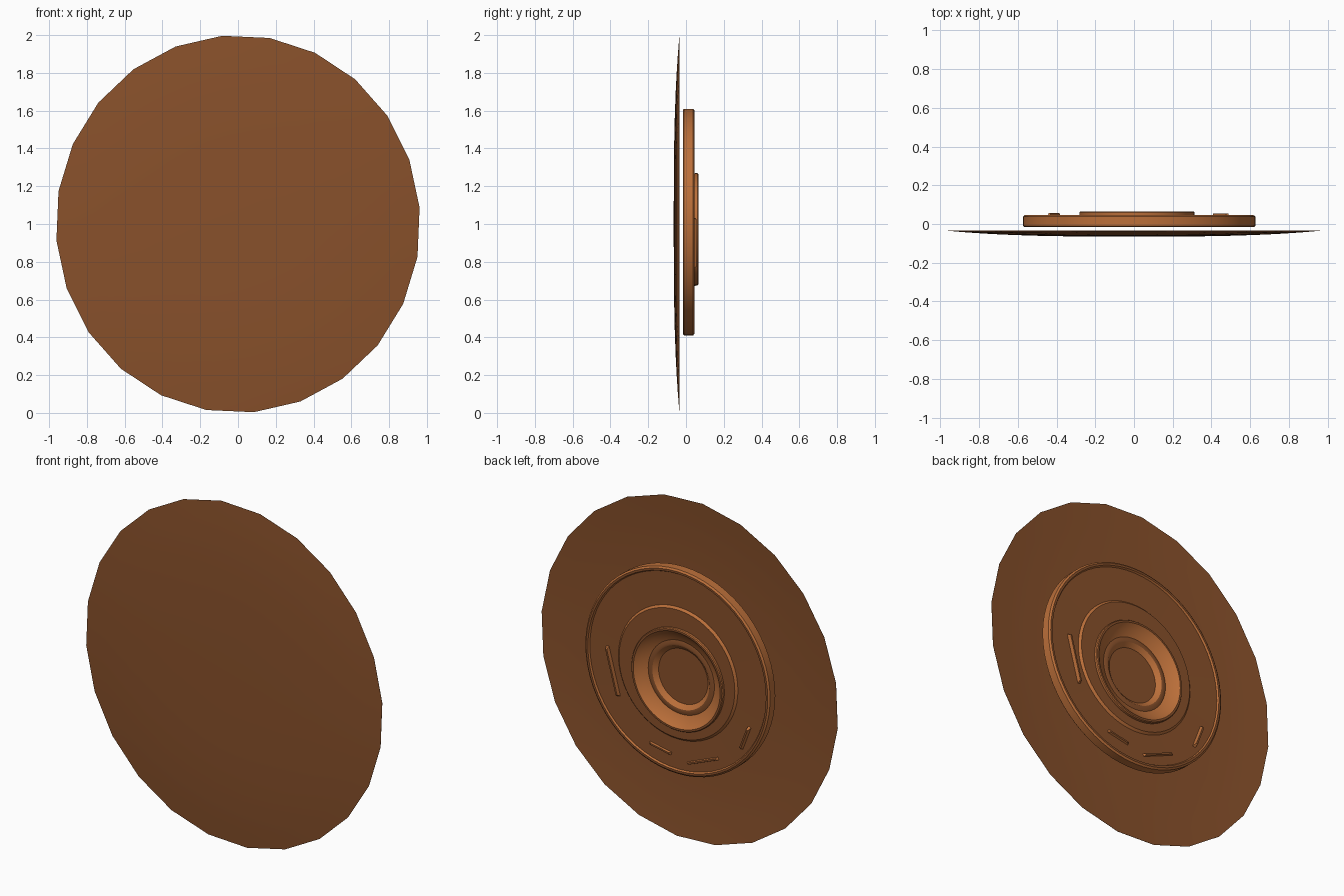
import bpy, bmesh, math
from mathutils import Vector

if "Cube" in bpy.data.objects:
    bpy.data.objects.remove(bpy.data.objects["Cube"])


def material(name, rgb):
    m = bpy.data.materials.new(name)
    m.diffuse_color = (*rgb, 1)
    m.use_nodes = True
    m.node_tree.nodes["Principled BSDF"].inputs["Base Color"].default_value = m.diffuse_color
    return m


BROWN = material("dark brown", (0.25, 0.082, 0.024))
COPPER = material("copper brown", (0.50, 0.16, 0.042))


def finish(name, bm, smooth=30):
    bmesh.ops.recalc_face_normals(bm, faces=bm.faces)
    for f in bm.faces:  # side walls are copper, flat faces are brown
        f.material_index = 1 if abs(f.normal.y) < 0.93 else 0
    me = bpy.data.meshes.new(name)
    bm.to_mesh(me)
    bm.free()
    ob = bpy.data.objects.new(name, me)
    bpy.context.collection.objects.link(ob)
    me.materials.append(BROWN)
    me.materials.append(COPPER)
    bpy.ops.object.select_all(action='DESELECT')
    ob.select_set(True)
    bpy.context.view_layer.objects.active = ob
    bpy.ops.object.shade_smooth_by_angle(angle=math.radians(smooth))
    return ob


def lathe(name, profile, segs, start=0.0, sx=1.0, closed=False):
    """Spin (radius, y, centre x, centre z) points about the y direction."""
    bm = bmesh.new()
    rings = []
    for r, y, cx, cz in profile:
        if r == 0:
            rings.append([bm.verts.new((cx, y, cz))] * segs)
            continue
        angles = [start + math.tau * i / segs for i in range(segs)]
        rings.append([bm.verts.new((cx + sx * r * math.cos(a), y, cz + r * math.sin(a)))
                      for a in angles])
    pairs = list(zip(rings, rings[1:]))
    if closed:
        pairs.append((rings[-1], rings[0]))
    for a, b in pairs:
        for i in range(segs):
            j = (i + 1) % segs
            bm.faces.new(dict.fromkeys((a[i], a[j], b[j], b[i])))
    return finish(name, bm)


# Shallow domed plate, 24 sided
radii = [0, 0.2, 0.4, 0.55, 0.7, 0.8, 0.9, 1.0]
front = [(r, -0.065 + 0.03 * r ** 3, 0, 1) for r in radii]
back = [(r, y + 0.004 * (1 - r) + 0.001, 0, 1) for r, y, _, _ in reversed(front)]
lathe("domed_plate", front + back, 24, math.radians(5), 0.965)

# Thick round backing disc with a bevelled rim and a raised inner step
D = (0.027, 1.01)
S = (0.027, 1.0)
H = (0.015, 0.972)
lathe("backing_disc", [
    (0.28, -0.015, *H), (0.595, -0.015, *D), (0.6, -0.01, *D), (0.6, 0.038, *D),
    (0.59, 0.046, *D), (0.578, 0.046, *D), (0.572, 0.036, *D),
    (0.388, 0.034, *S), (0.376, 0.046, *S), (0.28, 0.046, *H)], 64, closed=True)

# Central hub with a raised lip and a stepped bowl
lathe("centre_hub", [
    (0, -0.015, *H), (0.295, -0.015, *H), (0.297, 0.06, *H), (0.293, 0.065, *H),
    (0.282, 0.065, *H), (0.255, 0.04, *H), (0.215, 0.022, *H), (0.195, 0.028, *H),
    (0.185, 0.026, *H), (0.16, 0.004, *H), (0, 0.004, *H)], 64)

# Small raised bars around the lower half of the disc
bars = [((0.485, 1.04), (0.41, 0.76), 0.055), ((0.215, 0.545), (0.065, 0.515), 0.046),
        ((-0.03, 0.485), (-0.24, 0.57), 0.046), ((-0.385, 0.665), (-0.44, 0.81), 0.058)]
for n, (p, q, top) in enumerate(bars, 1):
    a, b = Vector((p[0], 0, p[1])), Vector((q[0], 0, q[1]))
    d = (b - a).normalized()
    side = Vector((-d.z, 0, d.x)) * 0.01
    bm = bmesh.new()
    lower, upper = [
        [bm.verts.new(v + Vector((0, y, 0))) for v in
         (a + d * k - side * w, b - d * k - side * w, b - d * k + side * w, a + d * k + side * w)]
        for y, k, w in ((0.03, 0, 1), (top, 0.015, 0.5))]
    bm.faces.new(lower)
    bm.faces.new(upper)
    for i in range(4):
        j = (i + 1) % 4
        bm.faces.new((lower[i], lower[j], upper[j], upper[i]))
    finish(f"raised_bar_{n}", bm)
